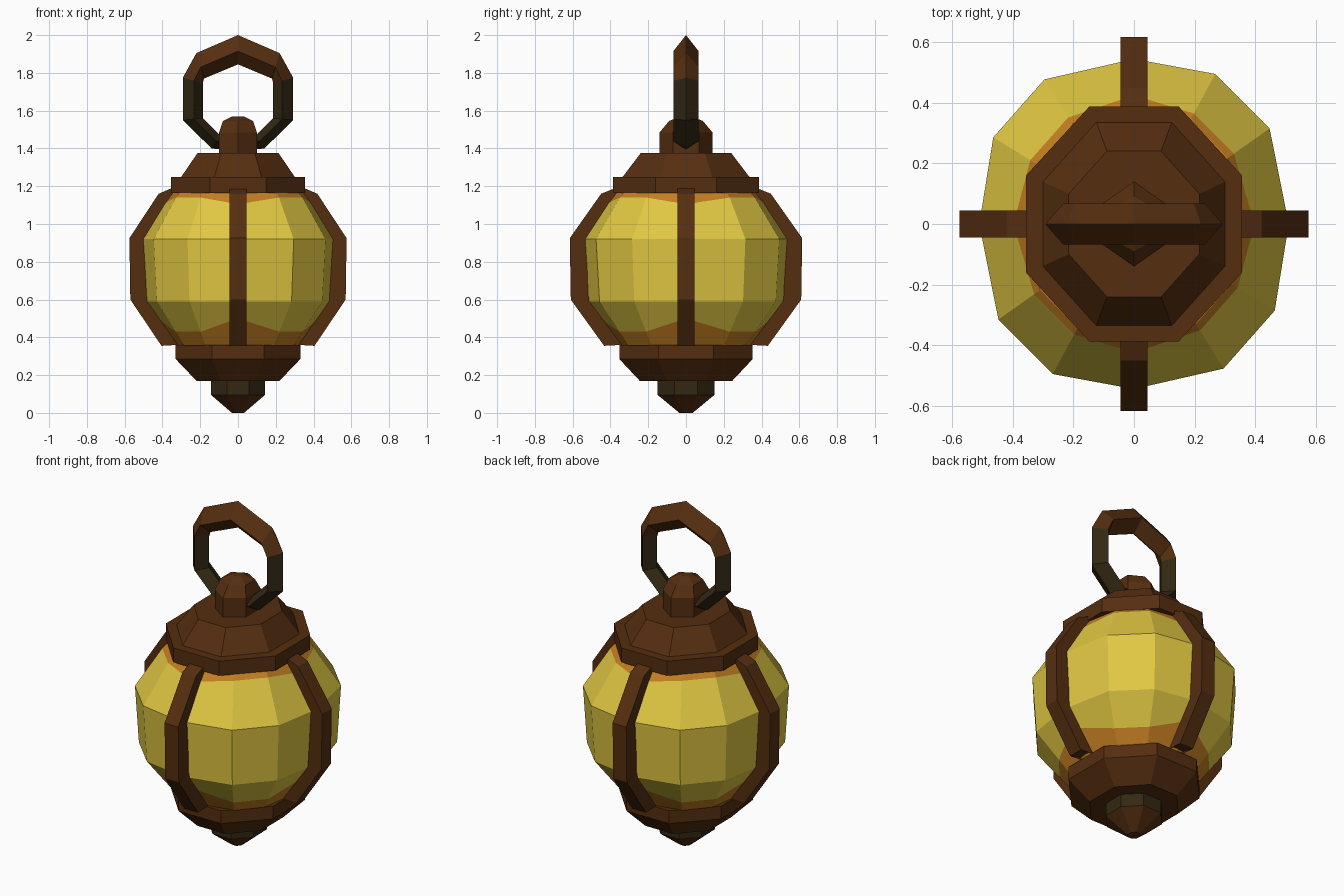
import bpy, bmesh, math
from mathutils import Vector

if "Cube" in bpy.data.objects:
    bpy.data.objects.remove(bpy.data.objects["Cube"])


def srgb(r, g, b):
    lin = lambda c: ((c / 255 + 0.055) / 1.055) ** 2.4 if c > 10 else c / 255 / 12.92
    return (lin(r), lin(g), lin(b), 1)


def material(name, rgb):
    m = bpy.data.materials.new(name)
    m.diffuse_color = srgb(*rgb)
    m.use_nodes = True
    m.node_tree.nodes["Principled BSDF"].inputs["Base Color"].default_value = m.diffuse_color
    return m


BROWN = material("brown wood", (85, 46, 16))
DARK = material("dark iron", (50, 39, 18))
YELLOW = material("yellow glass", (224, 199, 66))
ORANGE = material("orange glow", (196, 126, 34))


def loft(name, rings, mats, rule=None, cap=True, closed=False):
    """Skin a list of point rings; rule(ring index) picks the material."""
    bm = bmesh.new()
    vs = [[bm.verts.new(p) for p in ring] for ring in rings]
    n = len(vs[0])
    for i in range(len(vs) if closed else len(vs) - 1):
        a, b = vs[i], vs[(i + 1) % len(vs)]
        for k in range(n):
            f = bm.faces.new((a[k], a[(k + 1) % n], b[(k + 1) % n], b[k]))
            f.material_index = rule(i) if rule else 0
    if cap and not closed:
        f0, f1 = bm.faces.new(vs[0]), bm.faces.new(vs[-1])
        if rule:
            f0.material_index, f1.material_index = rule(0), rule(len(vs) - 2)
    bmesh.ops.recalc_face_normals(bm, faces=bm.faces)
    me = bpy.data.meshes.new(name)
    bm.to_mesh(me)
    bm.free()
    for m in mats:
        me.materials.append(m)
    ob = bpy.data.objects.new(name, me)
    bpy.context.collection.objects.link(ob)
    return ob


def octagon(rx, ry, z):
    """Octagon with flats on the axes; rx and ry are distances to the flats."""
    c = 1 / math.cos(math.pi / 8)
    return [(rx * c * math.cos(a), ry * c * math.sin(a), z)
            for a in (math.pi / 8 + k * math.pi / 4 for k in range(8))]


# glass globe, twelve sides, with a wavy glow edge near top and bottom
def globe_ring(r, z, rib_r=None, rib_z=None):
    pts = []
    for k in range(12):
        a = k * math.pi / 6
        at_rib = k % 3 == 0
        rr = rib_r if at_rib and rib_r else r
        zz = rib_z if at_rib and rib_z else z
        rr *= 1.0 if at_rib else 1.05
        # bulge corners slightly towards the ribs, as in the plan
        a += {1: 0.06, 2: -0.0}.get(k % 3, 0) if not at_rib else 0
        pts.append((rr * math.cos(a) * 0.98, rr * math.sin(a) * 1.045, zz))
    return pts


loft("glass_globe", [
    globe_ring(0.29, 0.33), globe_ring(0.335, 0.36),
    globe_ring(0.385, 0.43, 0.435, 0.50),
    globe_ring(0.50, 0.59), globe_ring(0.52, 0.92),
    globe_ring(0.383, 1.14, 0.405, 1.105),
    globe_ring(0.36, 1.165), globe_ring(0.29, 1.185)],
    [YELLOW, ORANGE], lambda i: 1 if i < 2 or i > 4 else 0)

# roof cap
loft("roof_cap", [octagon(0.355, 0.387, 1.165), octagon(0.355, 0.387, 1.25),
                  octagon(0.30, 0.335, 1.25), octagon(0.215, 0.24, 1.375)], [BROWN])

# bottom collar
loft("bottom_collar", [octagon(0.22, 0.245, 0.17), octagon(0.33, 0.353, 0.285),
                       octagon(0.33, 0.353, 0.36)], [BROWN])

# finial: iron band with a wooden point
loft("finial", [octagon(0.032, 0.035, 0), octagon(0.143, 0.15, 0.095),
                octagon(0.143, 0.15, 0.175)], [BROWN, DARK], lambda i: i)


# six-sided knob on the roof
def hexagon(rx, ry, z):
    return [(rx * math.cos(k * math.pi / 3 + math.pi / 6) / 0.866,
             ry * math.sin(k * math.pi / 3 + math.pi / 6), z) for k in range(6)]


loft("top_knob", [hexagon(0.10, 0.14, 1.37), hexagon(0.10, 0.14, 1.485),
                  hexagon(0.08, 0.09, 1.545), hexagon(0.03, 0.03, 1.57)], [BROWN])

# four ribs around the globe: (outer, inner, height outer, height inner)
path = [(0.325, 0.30, 0.375, 0.36), (0.405, 0.32, 0.355, 0.36), (0.57, 0.485, 0.60, 0.62),
        (0.575, 0.49, 0.925, 0.90), (0.42, 0.34, 1.16, 1.14), (0.35, 0.30, 1.19, 1.18)]
for name, ux, uy, s in (("right_rib", 1, 0, 1), ("left_rib", -1, 0, 1),
                        ("back_rib", 0, 1, 1.07), ("front_rib", 0, -1, 1.07)):
    out, side, rings = Vector((ux, uy, 0)) * s, Vector((-uy, ux, 0)) * 0.044, []
    for ro, ri, zo, zi in path:
        o, i = out * ro + Vector((0, 0, zo)), out * ri + Vector((0, 0, zi))
        rings.append([o - side, o + side, i + side, i - side])
    loft(name, rings, [BROWN])

# hanging ring: diamond section between outer and inner outlines
half = [((0, 2.0), (0, 1.845)), ((0.22, 1.905), (0.18, 1.77)),
        ((0.292, 1.775), (0.186, 1.745)), ((0.292, 1.55), (0.186, 1.56)),
        ((0.14, 1.40), (0.10, 1.475)), ((0, 1.385), (0, 1.46))]
loop = half + [((-o[0], o[1]), (-i[0], i[1])) for o, i in half[-2:0:-1]]
rings = []
for (ox, oz), (ix, iz) in loop:
    mx, mz = ox * 0.45 + ix * 0.55, oz * 0.45 + iz * 0.55
    rings.append([(ox, 0, oz), (mx, -0.067, mz), (ix, 0, iz), (mx, 0.067, mz)])
loft("hanging_ring", rings, [BROWN, DARK],
     lambda i: 0 if i in (0, 1, 8, 9) else 1, closed=True)
